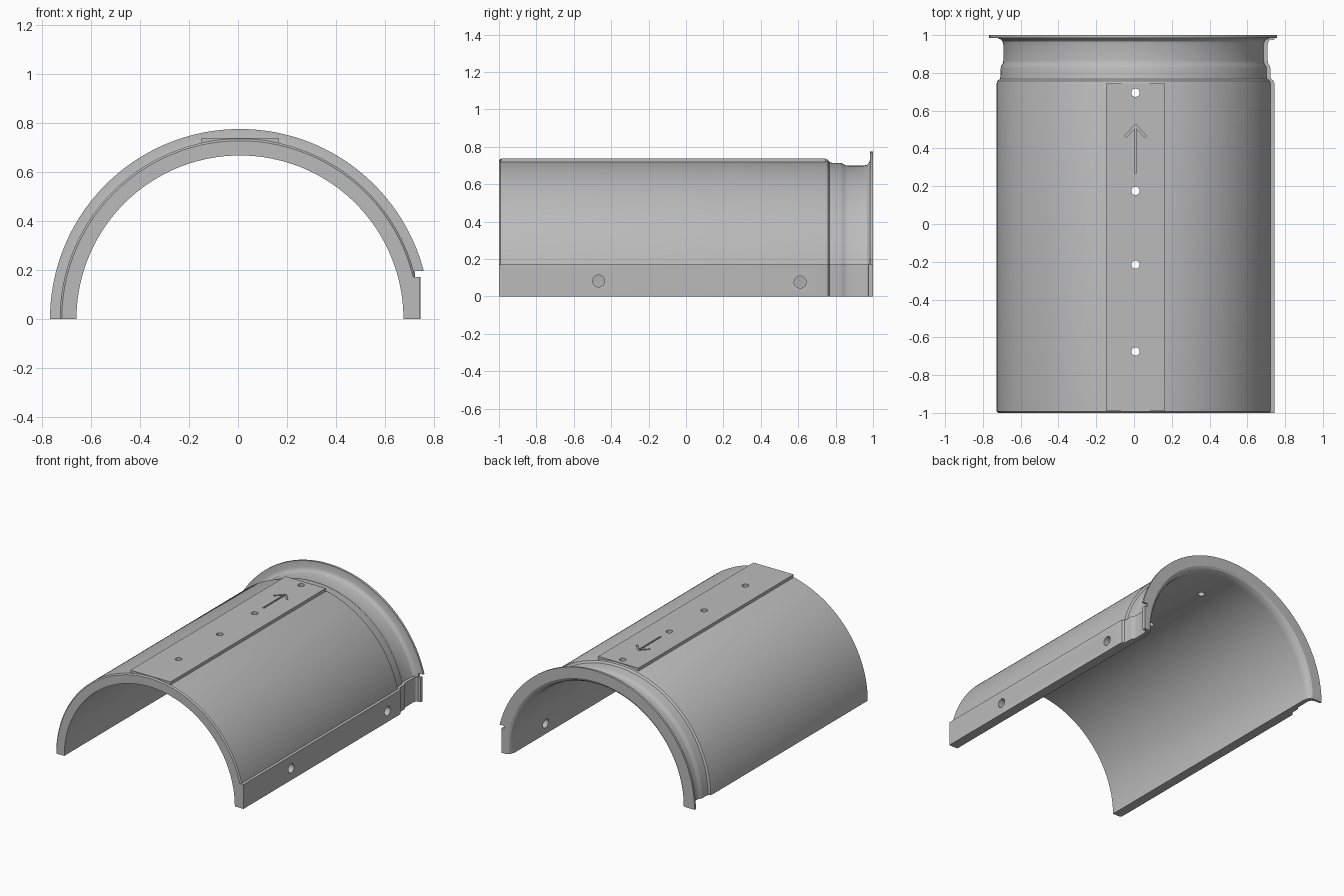
import bpy, bmesh
from math import pi, sin, cos, radians
from mathutils import Matrix, Vector

default = bpy.data.objects.get("Cube")
if default:
    bpy.data.objects.remove(default, do_unlink=True)

CX = 0.008           # axis of the half pipe
PLATE_TOP = 0.739

grey = bpy.data.materials.new("plain_grey")
grey.use_nodes = True
grey.diffuse_color = (0.5, 0.5, 0.5, 1)
grey.node_tree.nodes["Principled BSDF"].inputs["Base Color"].default_value = (0.5, 0.5, 0.5, 1)


def finish(name, bm):
    bmesh.ops.recalc_face_normals(bm, faces=bm.faces)
    mesh = bpy.data.meshes.new(name)
    bm.to_mesh(mesh)
    bm.free()
    mesh.materials.append(grey)
    obj = bpy.data.objects.new(name, mesh)
    bpy.context.collection.objects.link(obj)
    return obj


def loft(name, rings):
    """Closed solid through matching rings of points, capped at both ends."""
    bm = bmesh.new()
    rows = [[bm.verts.new(p) for p in ring] for ring in rings]
    n = len(rows[0])
    for a, b in zip(rows, rows[1:]):
        for i in range(n):
            j = (i + 1) % n
            bm.faces.new((a[i], a[j], b[j], b[i]))
    bm.faces.new(rows[0])
    bm.faces.new(rows[-1])
    return finish(name, bm)


def box(name, low, high, turn=0):
    low, high = Vector(low), Vector(high)
    bm = bmesh.new()
    bmesh.ops.create_cube(bm, size=1, matrix=Matrix.Translation((low + high) / 2)
                          @ Matrix.Rotation(turn, 4, "Z")
                          @ Matrix.Diagonal((*(high - low), 1)))
    return finish(name, bm)


def drill(name, centre, radius, depth, turn=0):
    bm = bmesh.new()
    bmesh.ops.create_cone(bm, cap_ends=True, segments=32, radius1=radius, radius2=radius, depth=depth,
                          matrix=Matrix.Translation(centre) @ Matrix.Rotation(turn, 4, "Y"))
    return finish(name, bm)


def combine(target, tool, operation):
    mod = target.modifiers.new(operation, "BOOLEAN")
    mod.operation, mod.object, mod.solver = operation, tool, "EXACT"
    bpy.context.view_layer.objects.active = target
    bpy.ops.object.modifier_apply(modifier=mod.name)
    bpy.data.objects.remove(tool, do_unlink=True)


# Half pipe shell: stepped neck and flange outside, flared mouth inside (y, radius)
outer = [(-1, 0.727), (-0.992, 0.735), (0.745, 0.735), (0.758, 0.731), (0.768, 0.718),
         (0.78, 0.715), (0.825, 0.714), (0.838, 0.71), (0.85, 0.702), (0.865, 0.7),
         (0.95, 0.7), (0.967, 0.704), (0.978, 0.715), (0.984, 0.73), (0.985, 0.775), (1, 0.775)]
inner = [(1, 0.70), (0.992, 0.685), (0.975, 0.674), (0.945, 0.667), (-1, 0.667)]
STEPS = 96
shell = loft("half_pipe_shell",
             [[(CX + r * cos(pi * k / STEPS), y, r * sin(pi * k / STEPS)) for y, r in outer + inner]
              for k in range(STEPS + 1)])

# Flange notch above the side strip
combine(shell, box("notch_cutter", (0.722, 0.972, -0.1), (0.9, 1.1, 0.195)), "DIFFERENCE")

# Flat strip along the lower edge, following the neck steps
edge = [(y, CX + r) for y, r in outer[1:13]]
edge = [(-1, edge[0][1])] + edge[1:] + [(0.975, 0.73), (0.976, 0.745), (1, 0.745)]
strip_path = edge + [(1, 0.716), (0.97, 0.69), (0.95, 0.68), (0.83, 0.68), (0.75, 0.705), (-1, 0.705)]
strip = loft("side_strip", [[(x, y, z) for y, x in strip_path] for z in (0, 0.172)])
combine(shell, strip, "UNION")

# Flat plate along the crown
plate = box("top_plate", (CX - 0.157, -0.99, 0.69), (CX + 0.157, 0.745, PLATE_TOP))
combine(shell, plate, "UNION")

# Screw holes through the crown and the strip
for y in (-0.675, -0.215, 0.175, 0.695):
    combine(shell, drill("crown_drill", (CX, y, 0.7), 0.022, 0.3), "DIFFERENCE")
for y, z in ((-0.467, 0.083), (0.61, 0.077)):
    combine(shell, drill("strip_drill", (0.7, y, z), 0.032, 0.3, pi / 2), "DIFFERENCE")

# Shallow direction arrow engraved in the plate
floor, roof = PLATE_TOP - 0.008, PLATE_TOP + 0.05
arrow = box("arrow_cutter", (CX - 0.006, 0.27, floor), (CX + 0.006, 0.52, roof))
for side in (-1, 1):
    x, y = CX + side * 0.026, 0.492
    barb = box("barb_cutter", (x - 0.006, y - 0.04, floor), (x + 0.006, y + 0.04, roof), side * radians(42))
    combine(arrow, barb, "UNION")
combine(shell, arrow, "DIFFERENCE")

# Smooth curved faces, keep crisp edges
bpy.ops.object.select_all(action="DESELECT")
shell.select_set(True)
bpy.context.view_layer.objects.active = shell
bpy.ops.object.shade_smooth_by_angle(angle=radians(28))
